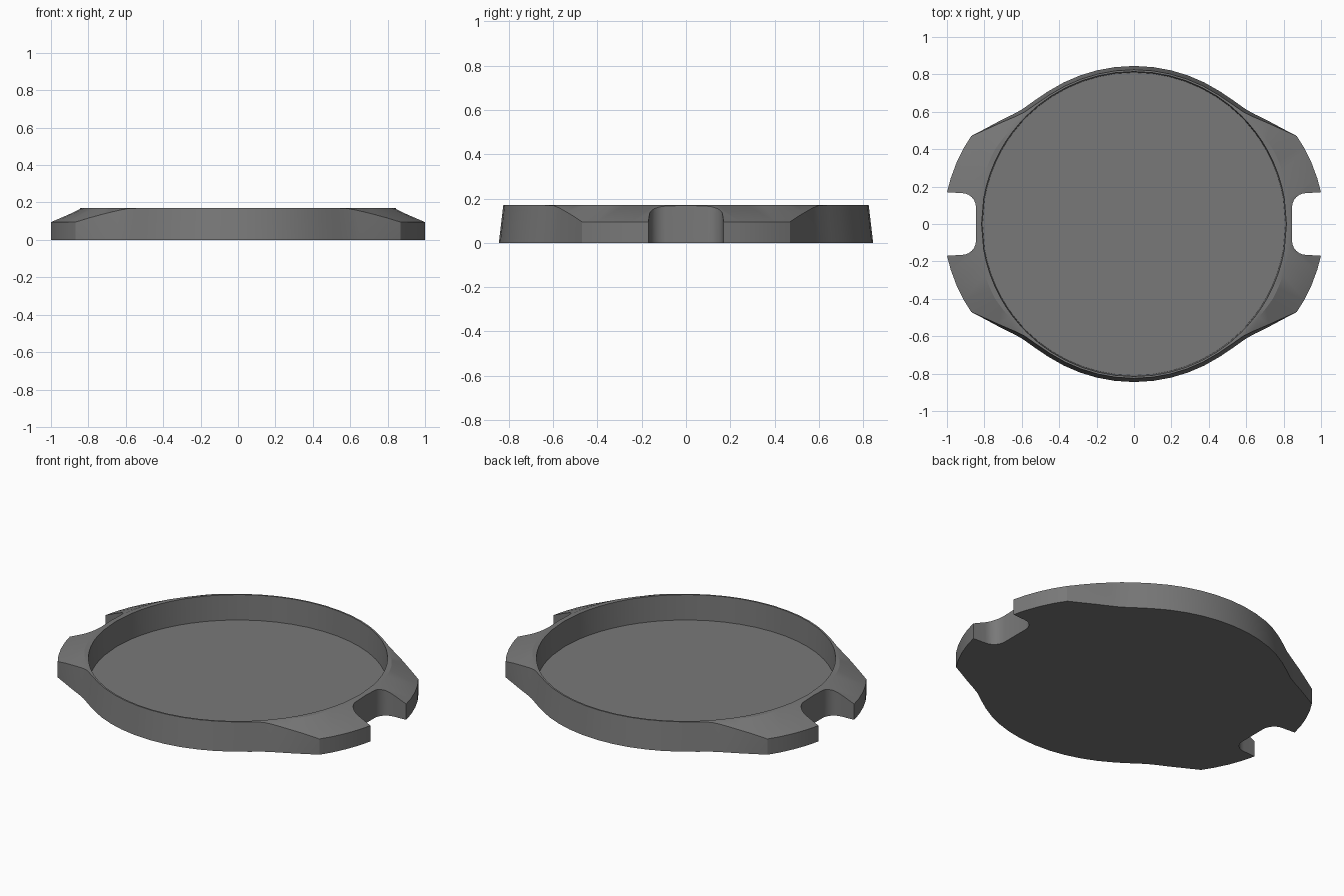
import bpy, bmesh, math

if "Cube" in bpy.data.objects:
    bpy.data.objects.remove(bpy.data.objects["Cube"])

TOP, FLOOR, BODY_R, EAR_Z = 0.17, 0.02, 0.845, 0.095
# Quarter outline: (angle in degrees, radius) from the ear tip to the round body
OUTLINE = [(0, 1.016), (9.6, 1.014), (14, 1.010), (19, 1.004), (24, 0.997), (28.4, 0.989),
           (32.5, 0.946), (36.7, 0.911), (42, 0.874), (45.5, 0.857), (51, 0.848),
           (57, BODY_R), (63.5, BODY_R), (70, BODY_R), (76.5, BODY_R), (83, BODY_R), (90, BODY_R)]


def full_outline():
    half = OUTLINE + [(180 - a, r) for a, r in reversed(OUTLINE[:-1])]
    return half + [(360 - a, r) for a, r in reversed(half[1:-1])]


def make_object(name, bm):
    bmesh.ops.recalc_face_normals(bm, faces=bm.faces)
    mesh = bpy.data.meshes.new(name)
    bm.to_mesh(mesh)
    bm.free()
    obj = bpy.data.objects.new(name, mesh)
    bpy.context.collection.objects.link(obj)
    return obj


# Tray: rings running from the underside, over the rim, down to the recessed floor
bm = bmesh.new()
columns = []
for angle, r in full_outline():
    a = math.radians(angle)
    k = min(max((r - 0.853) / (0.989 - 0.853), 0.0), 1.0)
    section = [(r, 0), (r - 0.02 * (1 - k), TOP - (TOP - EAR_Z) * k),
               (0.825 + 0.018 * k, TOP), (0.815, TOP), (0.81, FLOOR)]
    columns.append([bm.verts.new((p * math.cos(a), p * math.sin(a), z)) for p, z in section])
for i, col in enumerate(columns):
    nxt = columns[(i + 1) % len(columns)]
    for j in range(4):
        bm.faces.new((col[j], nxt[j], nxt[j + 1], col[j + 1]))
bm.faces.new([c[0] for c in reversed(columns)])
bm.faces.new([c[4] for c in columns])
bmesh.ops.remove_doubles(bm, verts=bm.verts, dist=0.0005)
bmesh.ops.triangulate(bm, faces=[f for f in bm.faces if len(f.verts) == 4])
tray = make_object("tray", bm)

# Dark grey finish
finish = bpy.data.materials.new("dark_grey")
finish.diffuse_color = (0.19, 0.19, 0.19, 1)
finish.use_nodes = True
finish.node_tree.nodes["Principled BSDF"].inputs["Base Color"].default_value = finish.diffuse_color
tray.data.materials.append(finish)

# Notches: rounded slots cut through both ears
half = [(0.845, 0.09)]
for s in range(1, 7):
    a = math.radians(90 * s / 6)
    half.append((0.92 - 0.075 * math.cos(a), 0.09 + 0.075 * math.sin(a)))
half += [(1.0, 0.17), (1.2, 0.18)]
profile = half + [(x, -y) for x, y in reversed(half)]
for side, label in ((1, "right"), (-1, "left")):
    bm = bmesh.new()
    face = bm.faces.new([bm.verts.new((side * x, y, -0.1)) for x, y in profile])
    out = bmesh.ops.extrude_face_region(bm, geom=[face])
    bmesh.ops.translate(bm, vec=(0, 0, 0.5),
                        verts=[g for g in out["geom"] if isinstance(g, bmesh.types.BMVert)])
    cutter = make_object(label + "_notch_cutter", bm)
    cutter.data.materials.append(finish)
    cutter.hide_render = True
    cutter.hide_set(True)
    mod = tray.modifiers.new(label + "_notch", 'BOOLEAN')
    mod.operation, mod.solver, mod.object = 'DIFFERENCE', 'EXACT', cutter

# Smooth the curved walls, keep the rims crisp
bpy.context.view_layer.objects.active = tray
tray.select_set(True)
for mod in list(tray.modifiers):
    bpy.ops.object.modifier_apply(modifier=mod.name)
for obj in [o for o in bpy.data.objects if o.name.endswith("cutter")]:
    bpy.data.objects.remove(obj)
bpy.ops.object.shade_smooth_by_angle(angle=math.radians(25))
